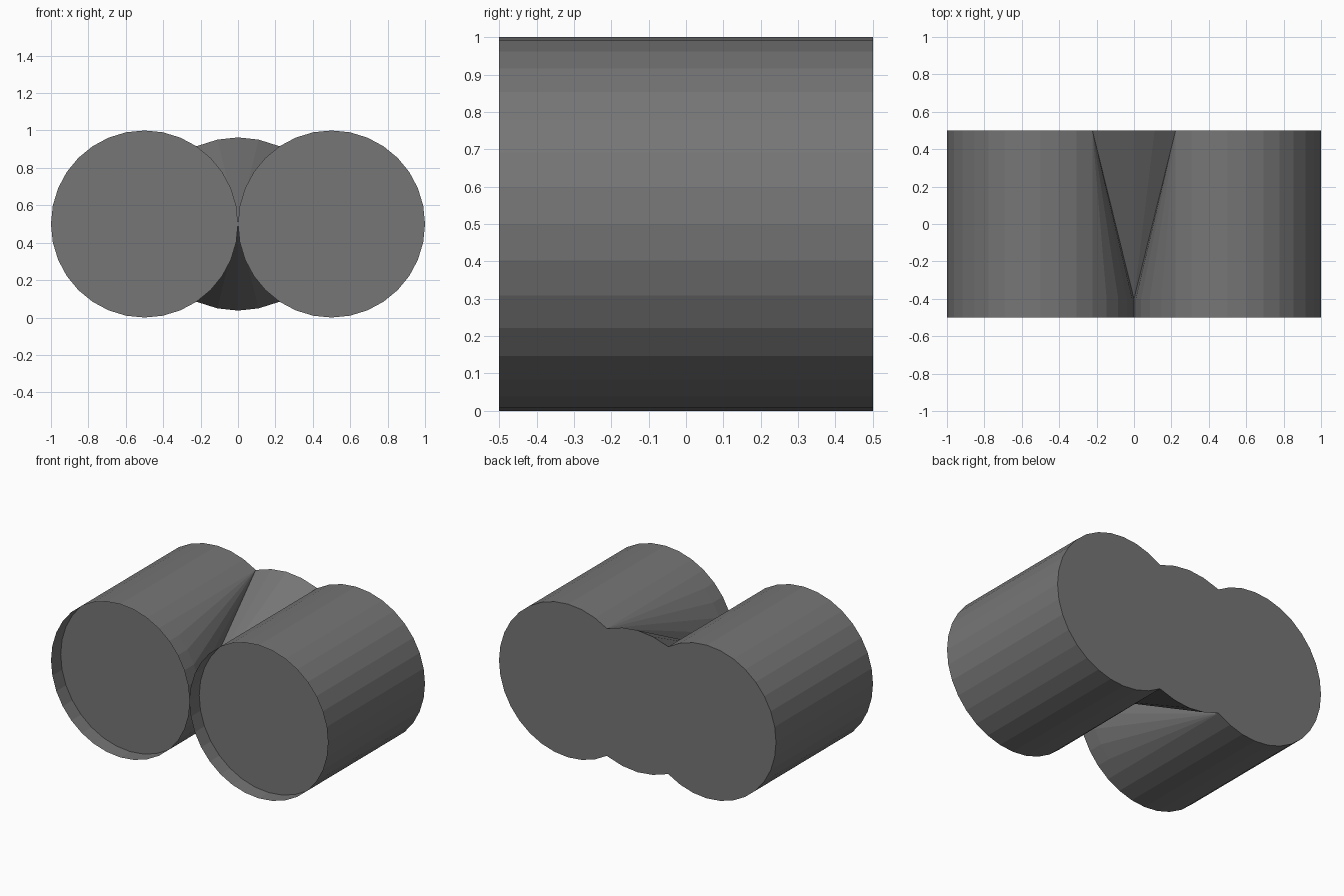
import bpy, bmesh, math

if "Cube" in bpy.data.objects:
    bpy.data.objects.remove(bpy.data.objects["Cube"])

N = 32                      # sides of each barrel
R = 0.5
Y_FRONT, Y_CAP, Y_BACK = -0.5, -0.4, 0.5
INNER = 5                   # barrel steps swallowed by the central web at the back

grey = bpy.data.materials.new("dark grey")
grey.diffuse_color = (0.18, 0.18, 0.18, 1)
grey.use_nodes = True
grey.node_tree.nodes["Principled BSDF"].inputs["Base Color"].default_value = grey.diffuse_color


def ring_point(side, k, y):
    """Point k of a barrel ring; k = 0 is where the two barrels touch."""
    a = 2 * math.pi * k / N
    return (side * (R - R * math.cos(a)), y, R + R * math.sin(a))


def finish(bm, name):
    bmesh.ops.recalc_face_normals(bm, faces=bm.faces[:])
    mesh = bpy.data.meshes.new(name)
    bm.to_mesh(mesh)
    bm.free()
    mesh.materials.append(grey)
    bpy.context.collection.objects.link(bpy.data.objects.new(name, mesh))


# Thin open rims in front of the recessed caps
for side, name in ((-1, "left_rim"), (1, "right_rim")):
    bm = bmesh.new()
    front = [bm.verts.new(ring_point(side, k, Y_FRONT)) for k in range(N)]
    back = [bm.verts.new(ring_point(side, k, Y_CAP)) for k in range(N)]
    for k in range(N):
        j = (k + 1) % N
        bm.faces.new((front[k], front[j], back[j], back[k]))
    finish(bm, name)

# Body: two round caps lofted to one merged outline at the back
bm = bmesh.new()
apex = bm.verts.new((0, Y_CAP, R))
outer = {}
for side in (-1, 1):
    cap = [apex] + [bm.verts.new(ring_point(side, k, Y_CAP)) for k in range(1, N)]
    rear = {k: bm.verts.new(ring_point(side, k, Y_BACK))
            for k in range(INNER, N - INNER + 1)}
    outer[side] = [rear[k] for k in sorted(rear)]      # top to bottom
    bm.faces.new(cap)
    for k in range(INNER, N - INNER):                  # barrel walls
        bm.faces.new((cap[k], cap[k + 1], rear[k + 1], rear[k]))
    for k in range(INNER):                             # fans into the valley
        bm.faces.new((cap[k], cap[k + 1], rear[INNER]))
        bm.faces.new((cap[-k], cap[-k - 1], rear[N - INNER]))

# Central web: a fan from the touching point to a shallow arc, top and bottom
arcs = {}
for up, end in ((1, 0), (-1, -1)):
    mid = [bm.verts.new((x, Y_BACK, R + up * h))
           for x, h in ((-0.11, 0.451), (0, 0.463), (0.11, 0.451))]
    arcs[up] = mid
    path = [outer[-1][end]] + mid + [outer[1][end]]
    for a, b in zip(path, path[1:]):
        bm.faces.new((apex, a, b))

# Flat back
bm.faces.new(outer[1] + arcs[-1][::-1] + outer[-1][::-1] + arcs[1])
finish(bm, "twin_barrel_body")
